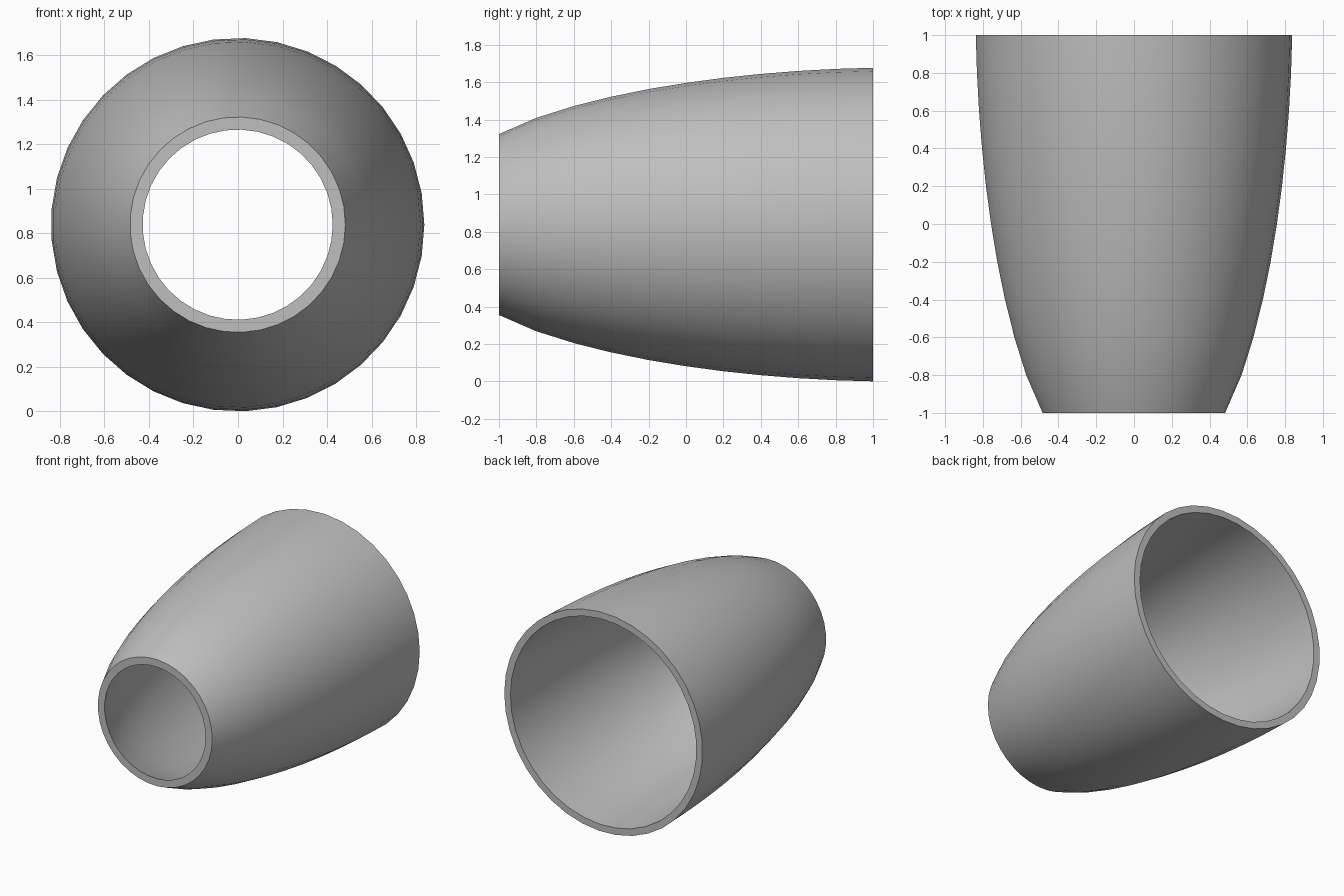
import bpy, bmesh, math

if "Cube" in bpy.data.objects:
    bpy.data.objects.remove(bpy.data.objects["Cube"])

SIDES, WALL, AXIS_Z = 37, 0.052, 0.8385

# Outer radius at even steps from the narrow front mouth to the wide back mouth
radii = [0.484, 0.571, 0.634, 0.684, 0.725, 0.758, 0.785, 0.806, 0.822, 0.833, 0.839]
last = len(radii) - 1
step = 2 / last
outer = [(-1 + i * step, r) for i, r in enumerate(radii)]

# Inner profile keeps an even wall thickness measured across the wall
inner = []
for i, (y, r) in enumerate(outer):
    a, b = max(i - 1, 0), min(i + 1, last)
    slope = (radii[b] - radii[a]) / ((b - a) * step)
    inner.append((y, r - WALL * math.hypot(1, slope)))
profile = outer + inner[::-1]

# Spin the closed wall profile about the lengthwise axis
bm = bmesh.new()
shift = -radii[-1] * (1 - math.cos(math.pi / SIDES)) / 2
rings = []
for s in range(SIDES):
    a = math.tau * s / SIDES
    rings.append([bm.verts.new((shift + r * math.cos(a), y, AXIS_Z + r * math.sin(a)))
                  for y, r in profile])
for s in range(SIDES):
    p, q = rings[s], rings[(s + 1) % SIDES]
    for k in range(len(profile)):
        n = (k + 1) % len(profile)
        bm.faces.new((p[k], p[n], q[n], q[k]))
bmesh.ops.recalc_face_normals(bm, faces=bm.faces)
mesh = bpy.data.meshes.new("tapered_shell")
bm.to_mesh(mesh)
bm.free()
shell = bpy.data.objects.new("tapered_shell", mesh)
bpy.context.collection.objects.link(shell)

# Plain grey material
grey = bpy.data.materials.new("plain grey")
grey.use_nodes = True
colour = (0.52, 0.52, 0.52, 1)
grey.diffuse_color = colour
grey.node_tree.nodes["Principled BSDF"].inputs["Base Color"].default_value = colour
mesh.materials.append(grey)

# Smooth walls with crisp rims
bpy.ops.object.select_all(action="DESELECT")
shell.select_set(True)
bpy.context.view_layer.objects.active = shell
bpy.ops.object.shade_smooth_by_angle(angle=math.radians(30))
